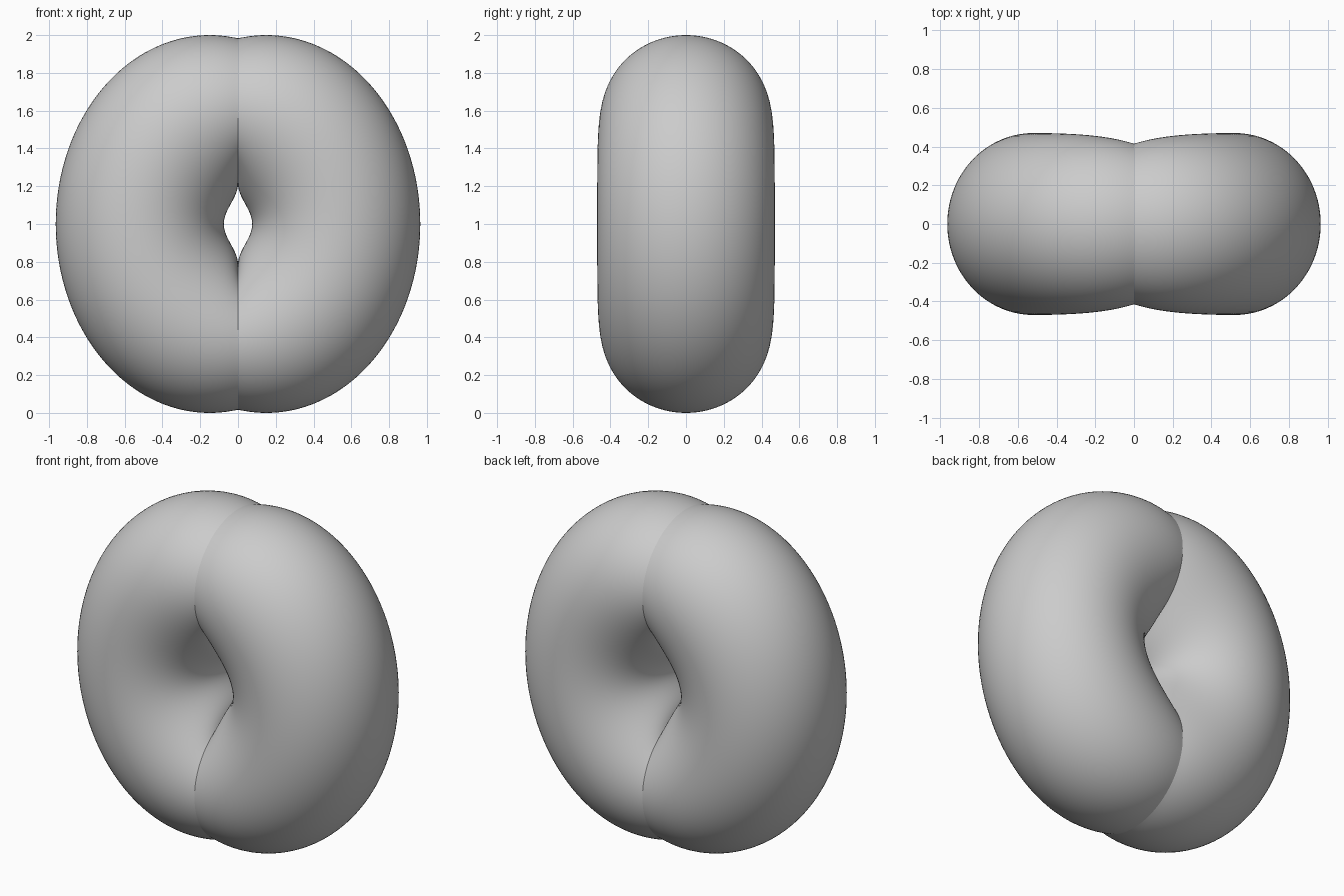
import bpy, bmesh
from math import sin, cos, pi, radians

if "Cube" in bpy.data.objects:
    bpy.data.objects.remove(bpy.data.objects["Cube"])

STEPS, RING = 96, 96
END = 100.5  # outer ellipse angle reached at the seam


def section(u):
    """Inner point, outer point and half depth of the lobe; u runs -1..1 seam to seam."""
    s = abs(u)
    a = radians(END) * u
    inner = (0.0375 * (1 + cos(pi * s)), 1 + 0.215 * u)
    outer = (0.15 + 0.815 * cos(a), 1 + sin(a))
    if s > 0.9999:
        inner, outer = (0, inner[1]), (0, outer[1])
    return inner, outer, 0.47 - 0.055 * s ** 4


def make_lobe(name, side):
    bm = bmesh.new()
    rings = []
    for i in range(STEPS + 1):
        inner, outer, depth = section(-1 + 2 * i / STEPS)
        cx, cz = (inner[0] + outer[0]) / 2, (inner[1] + outer[1]) / 2
        hx, hz = (outer[0] - inner[0]) / 2, (outer[1] - inner[1]) / 2
        ring = []
        for j in range(RING):
            t = 2 * pi * j / RING
            ring.append(bm.verts.new((side * (cx + hx * cos(t)), depth * sin(t), cz + hz * cos(t))))
        rings.append(ring)
    for r, q in zip(rings, rings[1:]):
        for j in range(RING):
            k = (j + 1) % RING
            bm.faces.new((r[j], r[k], q[k], q[j]))
    bmesh.ops.recalc_face_normals(bm, faces=bm.faces)
    # make sure the open tube faces outward
    bm.faces.ensure_lookup_table()
    f = max(bm.faces, key=lambda f: side * f.calc_center_median().x)
    if f.normal.x * side < 0:
        bmesh.ops.reverse_faces(bm, faces=bm.faces)
    mesh = bpy.data.meshes.new(name)
    bm.to_mesh(mesh)
    bm.free()
    mesh.shade_smooth()
    ob = bpy.data.objects.new(name, mesh)
    bpy.context.collection.objects.link(ob)


# Two mirrored bean-shaped lobes meeting at the centre seam
make_lobe("right_lobe", 1)
make_lobe("left_lobe", -1)
